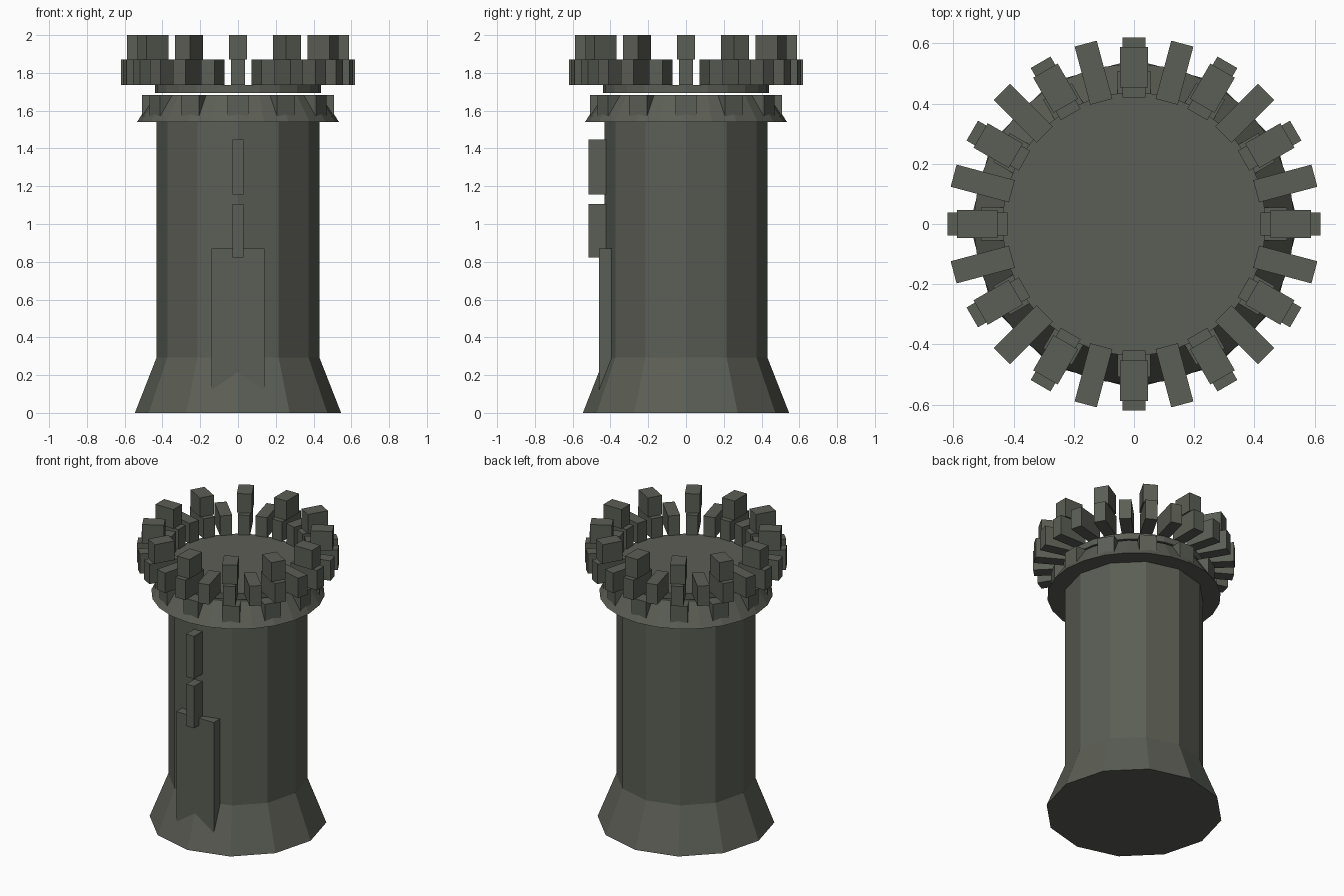
import bpy, bmesh, math
from mathutils import Matrix, Vector

if "Cube" in bpy.data.objects:
    bpy.data.objects.remove(bpy.data.objects["Cube"])

stone = bpy.data.materials.new("dark_stone")
stone.diffuse_color = (0.105, 0.112, 0.09, 1)
stone.use_nodes = True
stone.node_tree.nodes["Principled BSDF"].inputs["Base Color"].default_value = stone.diffuse_color


def finish(name, bm):
    bmesh.ops.recalc_face_normals(bm, faces=bm.faces)
    me = bpy.data.meshes.new(name)
    bm.to_mesh(me)
    bm.free()
    me.materials.append(stone)
    ob = bpy.data.objects.new(name, me)
    bpy.context.collection.objects.link(ob)
    return ob


def lathe(name, profile, sides):
    """Closed, flat-faced solid of revolution from (radius, z) points."""
    bm = bmesh.new()
    rings = []
    for r, z in profile:
        rings.append([bm.verts.new((r * math.cos(2 * math.pi * i / sides),
                                    r * math.sin(2 * math.pi * i / sides), z))
                      for i in range(sides)])
    for a, b in zip(rings, rings[1:]):
        for i in range(sides):
            j = (i + 1) % sides
            bm.faces.new((a[i], a[j], b[j], b[i]))
    bm.faces.new(rings[0])
    bm.faces.new(rings[-1])
    return finish(name, bm)


def add_box(bm, lo, hi, angle=0.0):
    lo, hi = Vector(lo), Vector(hi)
    m = (Matrix.Rotation(angle, 4, 'Z') @ Matrix.Translation((lo + hi) / 2)
         @ Matrix.Diagonal((*(hi - lo), 1)))
    bmesh.ops.create_cube(bm, size=1, matrix=m)


def box(name, lo, hi):
    bm = bmesh.new()
    add_box(bm, lo, hi)
    return finish(name, bm)


def block_ring(name, count, r0, r1, half, z0, z1):
    """Radial blocks evenly spaced around the tower."""
    bm = bmesh.new()
    for i in range(count):
        add_box(bm, (r0, -half, z0), (r1, half, z1), 2 * math.pi * i / count)
    return finish(name, bm)


# Tower shaft with flared foot
lathe("tower_body", [(0.546, 0), (0.431, 0.293), (0.431, 1.60)], 12)

# Sloped collar and platform
lathe("collar", [(0.535, 1.54), (0.44, 1.684)], 24)
lathe("platform", [(0.44, 1.694), (0.44, 1.736)], 24)

# Rings of blocks: corbels, parapet and merlons
block_ring("corbels", 12, 0.41, 0.508, 0.055, 1.56, 1.684)
block_ring("parapet_blocks", 24, 0.42, 0.62, 0.038, 1.735, 1.87)
block_ring("merlons", 12, 0.453, 0.588, 0.047, 1.87, 2.0)

# Door and arrow slits on the front
box("door", (-0.141, -0.461, 0.05), (0.141, -0.38, 0.87))
box("lower_slit", (-0.03, -0.515, 0.822), (0.03, -0.40, 1.107))
box("upper_slit", (-0.03, -0.515, 1.157), (0.03, -0.40, 1.447))
